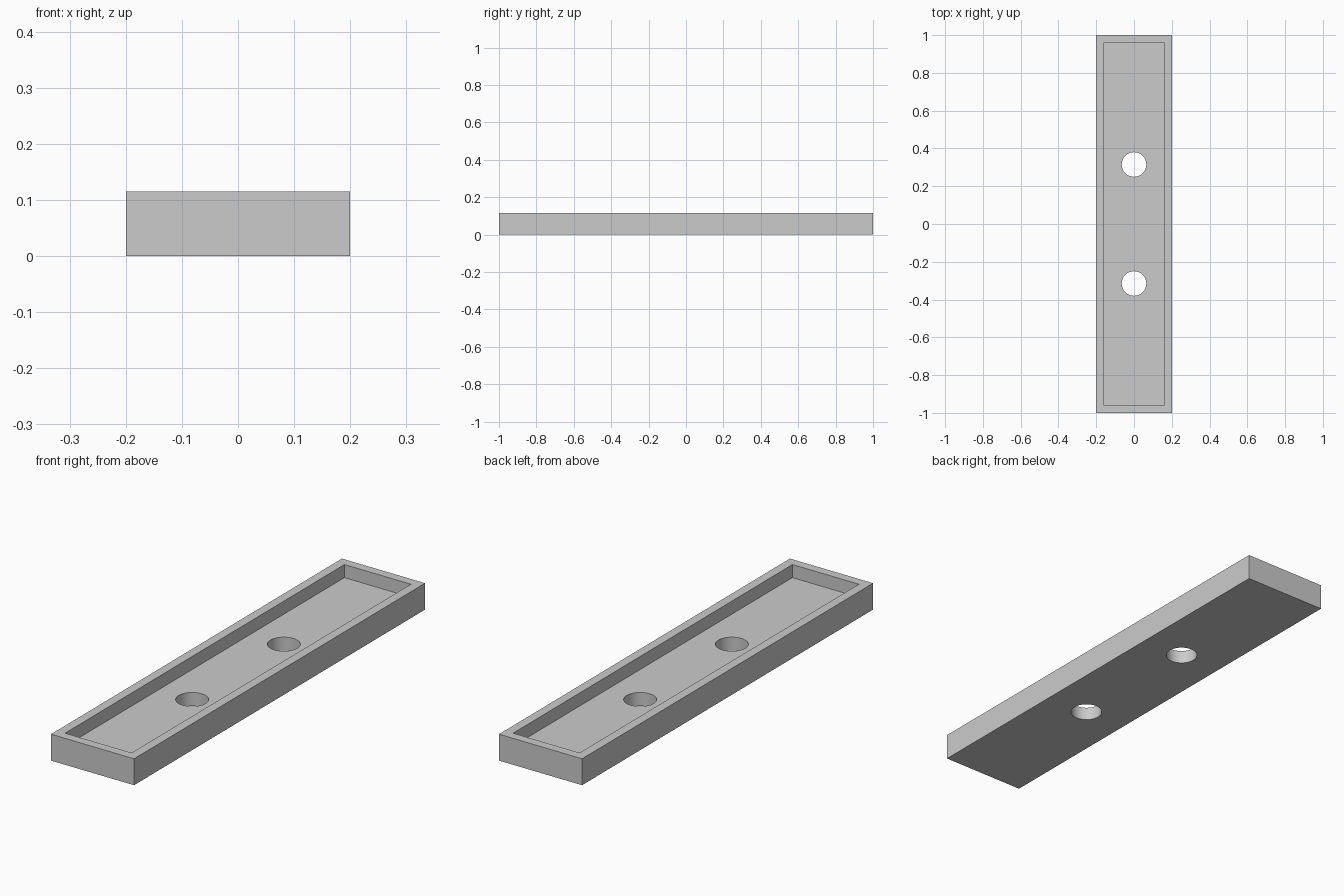
import bpy

LENGTH, WIDTH, HEIGHT = 2.0, 0.4, 0.115
RIM, FLOOR = 0.04, 0.058
HOLE_RADIUS, HOLE_Y = 0.065, 0.315

if "Cube" in bpy.data.objects:
    bpy.data.objects.remove(bpy.data.objects["Cube"], do_unlink=True)

grey = bpy.data.materials.new("plain grey")
grey.use_nodes = True
colour = (0.6, 0.6, 0.6, 1.0)
grey.diffuse_color = colour
bsdf = next(n for n in grey.node_tree.nodes if n.type == 'BSDF_PRINCIPLED')
bsdf.inputs["Base Color"].default_value = colour


def box(name, width, length, bottom, top):
    bpy.ops.mesh.primitive_cube_add(size=1, location=(0, 0, (bottom + top) / 2))
    obj = bpy.context.object
    obj.name = name
    obj.scale = (width, length, top - bottom)
    bpy.ops.object.transform_apply(location=True, rotation=False, scale=True)
    obj.data.materials.append(grey)
    return obj


def cut(target, cutter):
    cutter.hide_render = True
    mod = target.modifiers.new("cut", 'BOOLEAN')
    mod.operation = 'DIFFERENCE'
    mod.solver = 'EXACT'
    mod.object = cutter
    bpy.ops.object.select_all(action='DESELECT')
    bpy.context.view_layer.objects.active = target
    target.select_set(True)
    bpy.ops.object.modifier_apply(modifier=mod.name)
    bpy.data.objects.remove(cutter, do_unlink=True)


# Shallow rectangular tray: solid block with a recess inside the rim
tray = box("tray", WIDTH, LENGTH, 0, HEIGHT)
cut(tray, box("recess_cutter", WIDTH - 2 * RIM, LENGTH - 2 * RIM, FLOOR, HEIGHT * 2))

# Two round mounting holes through the floor
for side in (-1, 1):
    bpy.ops.mesh.primitive_cylinder_add(vertices=64, radius=HOLE_RADIUS, depth=1,
                                        location=(0, side * HOLE_Y, 0))
    hole = bpy.context.object
    hole.name = "hole_cutter"
    hole.data.materials.append(grey)
    cut(tray, hole)

# Smooth hole walls, crisp box edges
bpy.ops.object.shade_smooth_by_angle()
